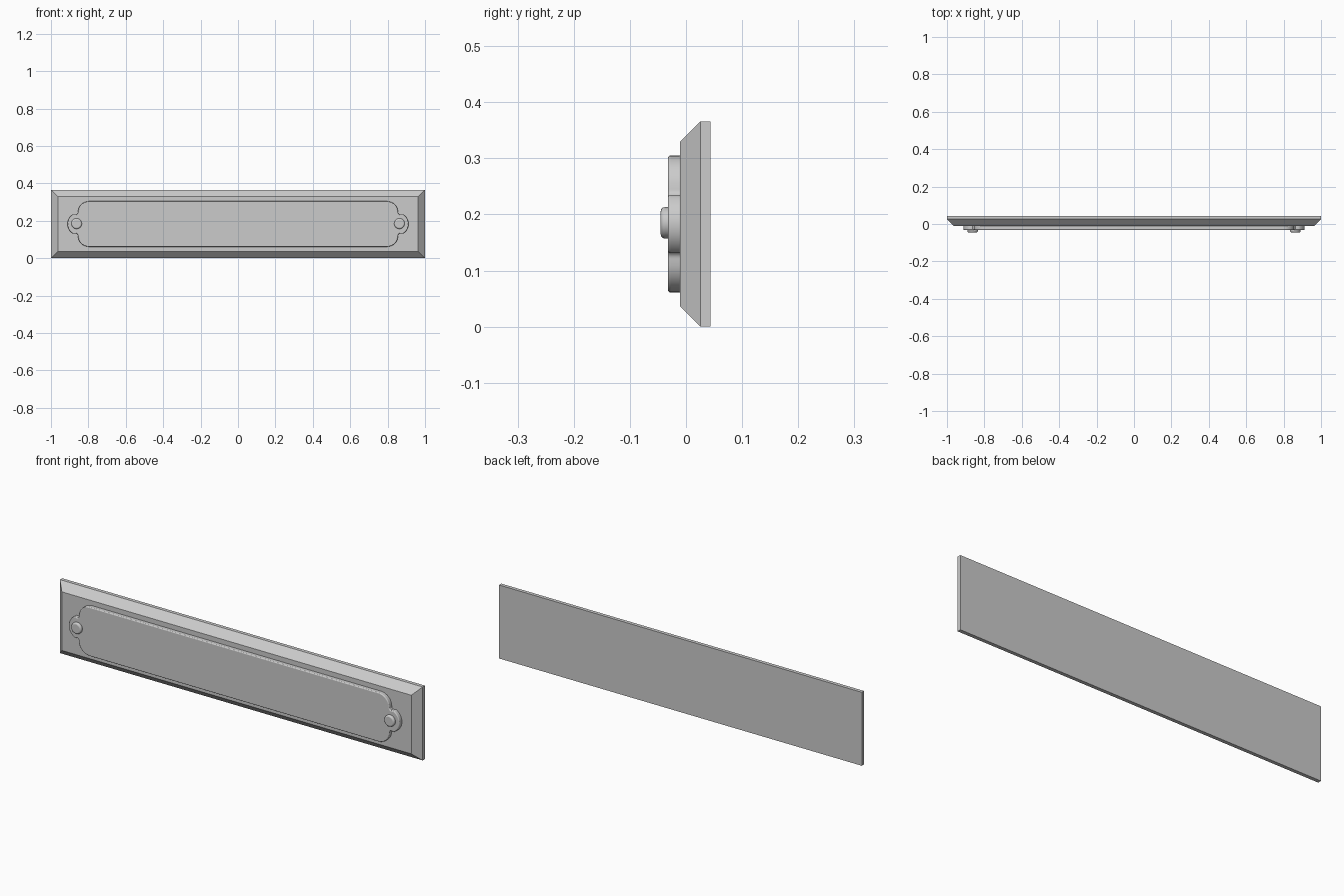
import bpy, bmesh
from math import cos, sin, pi, radians

if "Cube" in bpy.data.objects:
    bpy.data.objects.remove(bpy.data.objects["Cube"])

CZ = 0.183  # height of the horizontal centre line


def loft(name, rings):
    """Solid through rings of (x, y, z) points, capped at both ends."""
    bm = bmesh.new()
    loops = [[bm.verts.new(p) for p in ring] for ring in rings]
    n = len(loops[0])
    for a, b in zip(loops, loops[1:]):
        for i in range(n):
            j = (i + 1) % n
            bm.faces.new((a[i], a[j], b[j], b[i]))
    bm.faces.new(loops[0])
    bm.faces.new(loops[-1])
    bmesh.ops.recalc_face_normals(bm, faces=bm.faces)
    mesh = bpy.data.meshes.new(name)
    bm.to_mesh(mesh)
    bm.free()
    ob = bpy.data.objects.new(name, mesh)
    bpy.context.collection.objects.link(ob)
    return ob


def smooth(ob, angle=40):
    bpy.ops.object.select_all(action='DESELECT')
    ob.select_set(True)
    bpy.context.view_layer.objects.active = ob
    bpy.ops.object.shade_smooth_by_angle(angle=radians(angle))


def round_edges(ob, width):
    mod = ob.modifiers.new("rounded_edges", 'BEVEL')
    mod.width = width
    mod.segments = 3
    mod.limit_method = 'ANGLE'
    mod.angle_limit = radians(60)


def arc(cx, cz, r, start, end, steps):
    return [(cx + r * cos(radians(start + (end - start) * i / steps)),
             cz + r * sin(radians(start + (end - start) * i / steps)))
            for i in range(steps + 1)]


# Backing board with a wide chamfer around the front
def rectangle(inset, y):
    x, z = 1 - inset, CZ - inset
    return [(sx * x, y, CZ + sz * z) for sx, sz in ((-1, -1), (1, -1), (1, 1), (-1, 1))]


loft("backing_board", [rectangle(0, 0.044), rectangle(0, 0.026), rectangle(0.037, -0.011)])

# Name plate: rounded body, small concave fillet, round end lobe (one quarter mirrored)
quarter = (arc(0.796, 0.062, 0.06, 90, 0, 8)
           + arc(0.869, 0.062, 0.013, 195, 240, 3)
           + arc(0.853, 0, 0.059, 62, 0, 8))
right_half = quarter + [(x, -z) for x, z in quarter[-2::-1]]
outline = right_half + [(-x, z) for x, z in reversed(right_half)]
plate = loft("name_plate", [[(x, y, CZ + z) for x, z in outline] for y in (-0.008, -0.032)])
round_edges(plate, 0.004)
smooth(plate)

# Fixing studs at each end
for side, label in ((-1, "left"), (1, "right")):
    circle = [(0.028 * cos(2 * pi * i / 32), 0.028 * sin(2 * pi * i / 32)) for i in range(32)]
    stud = loft("stud_" + label, [[(side * 0.863 + x, y, CZ + 0.002 + z) for x, z in circle]
                                  for y in (-0.025, -0.045)])
    round_edges(stud, 0.007)
    smooth(stud)
